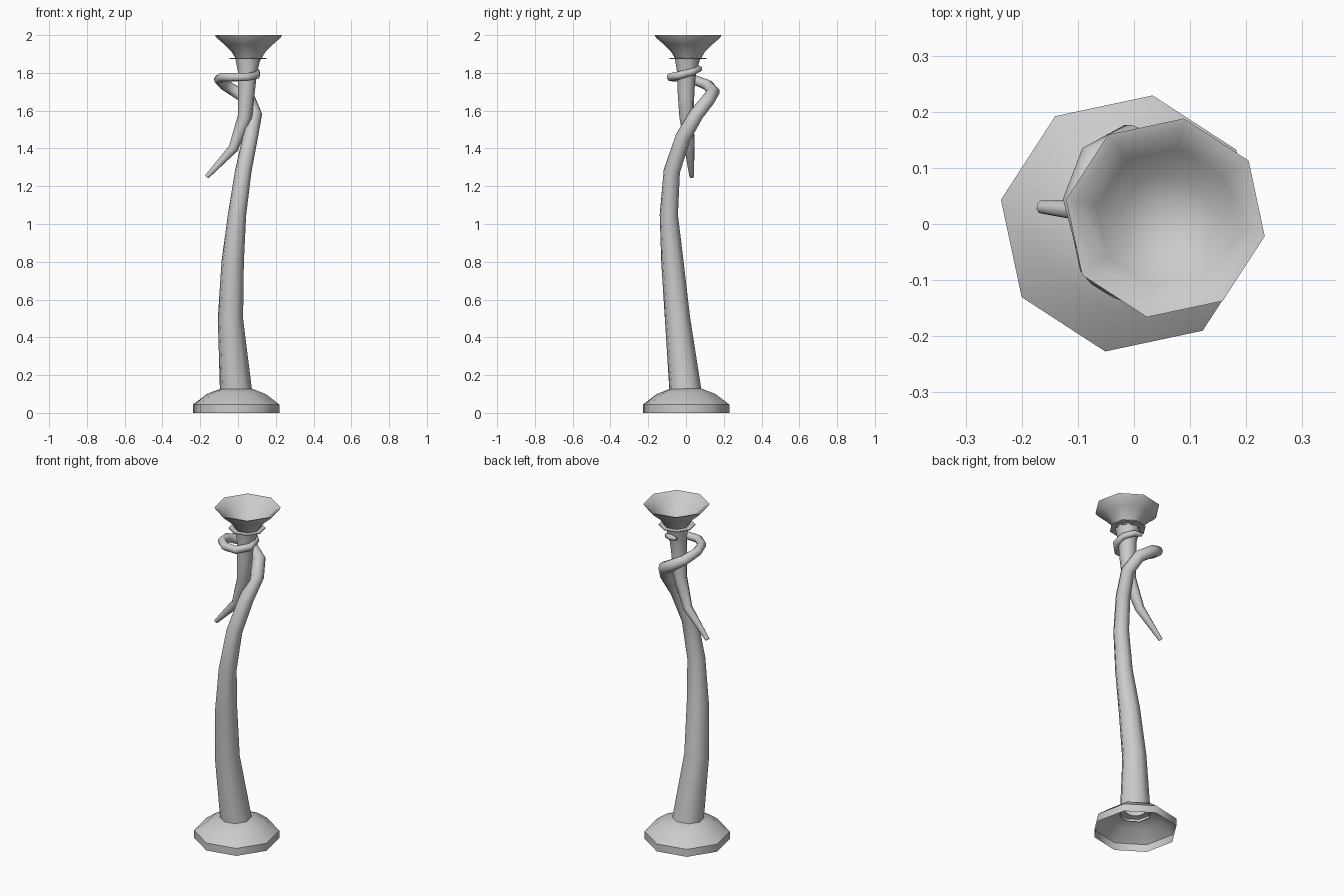
import bpy, bmesh, math
from mathutils import Vector

if "Cube" in bpy.data.objects:
    bpy.data.objects.remove(bpy.data.objects["Cube"])

SIDES = 8
PHASE = math.radians(-10.5)


def finish(name, rings, cap_start=False, cap_end=False):
    """Skin a list of vertex rings into a smooth-shaded object."""
    bm = bmesh.new()
    loops = [[bm.verts.new(p) for p in ring] for ring in rings]
    for a, b in zip(loops, loops[1:]):
        for i in range(SIDES):
            j = (i + 1) % SIDES
            bm.faces.new((a[i], a[j], b[j], b[i]))
    if cap_start:
        bm.faces.new(loops[0][::-1])
    if cap_end:
        bm.faces.new(loops[-1])
    me = bpy.data.meshes.new(name)
    bm.to_mesh(me)
    bm.free()
    ob = bpy.data.objects.new(name, me)
    bpy.context.collection.objects.link(ob)
    bpy.ops.object.select_all(action='DESELECT')
    bpy.context.view_layer.objects.active = ob
    ob.select_set(True)
    bpy.ops.object.shade_smooth_by_angle(angle=math.radians(50))
    return ob


def ring(center, u, v, r):
    return [center + (u * math.cos(t) + v * math.sin(t)) * r
            for t in (PHASE + i * math.tau / SIDES for i in range(SIDES))]


def lathe(name, cx, cy, profile, **caps):
    X, Y = Vector((1, 0, 0)), Vector((0, 1, 0))
    return finish(name, [ring(Vector((cx, cy, z)), X, Y, r) for r, z in profile], **caps)


def tube(name, path, **caps):
    """Tapered tube along (x, y, z, radius) points with a carried frame."""
    pts = [Vector(p[:3]) for p in path]
    u, rings, prev = Vector((1, 0, 0)), [], None
    for i, p in enumerate(path):
        a, b = pts[max(i - 1, 0)], pts[min(i + 1, len(pts) - 1)]
        t = (b - a).normalized()
        if i == 0:
            t = Vector((0, 0, math.copysign(1, t.z)))
        if prev is not None:
            u = prev.rotation_difference(t) @ u
        u = (u - t * u.dot(t)).normalized()
        rings.append(ring(pts[i], u, t.cross(u), p[3]))
        prev = t
    return finish(name, rings, **caps)


# Domed foot, open underneath
lathe("foot", -0.009, 0.001, [(0.232, 0), (0.232, 0.045), (0.158, 0.1), (0.08, 0.13), (0.055, 0.13)])

# Main stem, bending and winding once around the neck of the cup
tube("stem", [
    (-0.010, -0.002, 0.11, 0.087), (-0.040, -0.045, 0.50, 0.068),
    (-0.028, -0.072, 0.80, 0.060), (-0.005, -0.091, 1.05, 0.049),
    (0.028, -0.075, 1.28, 0.044), (0.065, -0.015, 1.46, 0.041),
    (0.090, 0.055, 1.58, 0.038), (0.060, 0.115, 1.655, 0.036),
    (-0.010, 0.145, 1.70, 0.034), (-0.070, 0.115, 1.735, 0.030),
    (-0.102, 0.040, 1.765, 0.026), (-0.085, -0.030, 1.777, 0.024),
    (-0.030, -0.078, 1.777, 0.023), (0.045, -0.082, 1.777, 0.022),
    (0.098, -0.030, 1.788, 0.021), (0.098, 0.030, 1.805, 0.019),
    (0.055, 0.070, 1.822, 0.017), (0.010, 0.075, 1.825, 0.010)], cap_end=True)

# Hanging tail below the cup
tube("tail", [
    (0.053, 0.008, 1.875, 0.068), (0.050, 0.003, 1.80, 0.051),
    (0.045, 0.000, 1.70, 0.045), (0.037, 0.003, 1.57, 0.039),
    (-0.025, 0.019, 1.40, 0.027), (-0.165, 0.030, 1.25, 0.012)], cap_end=True)

# Thin collar under the cup
lathe("collar", 0.053, 0.01, [(0.05, 1.879), (0.10, 1.879), (0.10, 1.874), (0.05, 1.874)])

# Flared cup with hollow bowl
lathe("cup", 0.056, 0.011, [
    (0.066, 1.87), (0.090, 1.91), (0.130, 1.95), (0.172, 1.985), (0.180, 2.0),
    (0.162, 1.995), (0.125, 1.955), (0.080, 1.915), (0.035, 1.895)],
    cap_start=True, cap_end=True)
